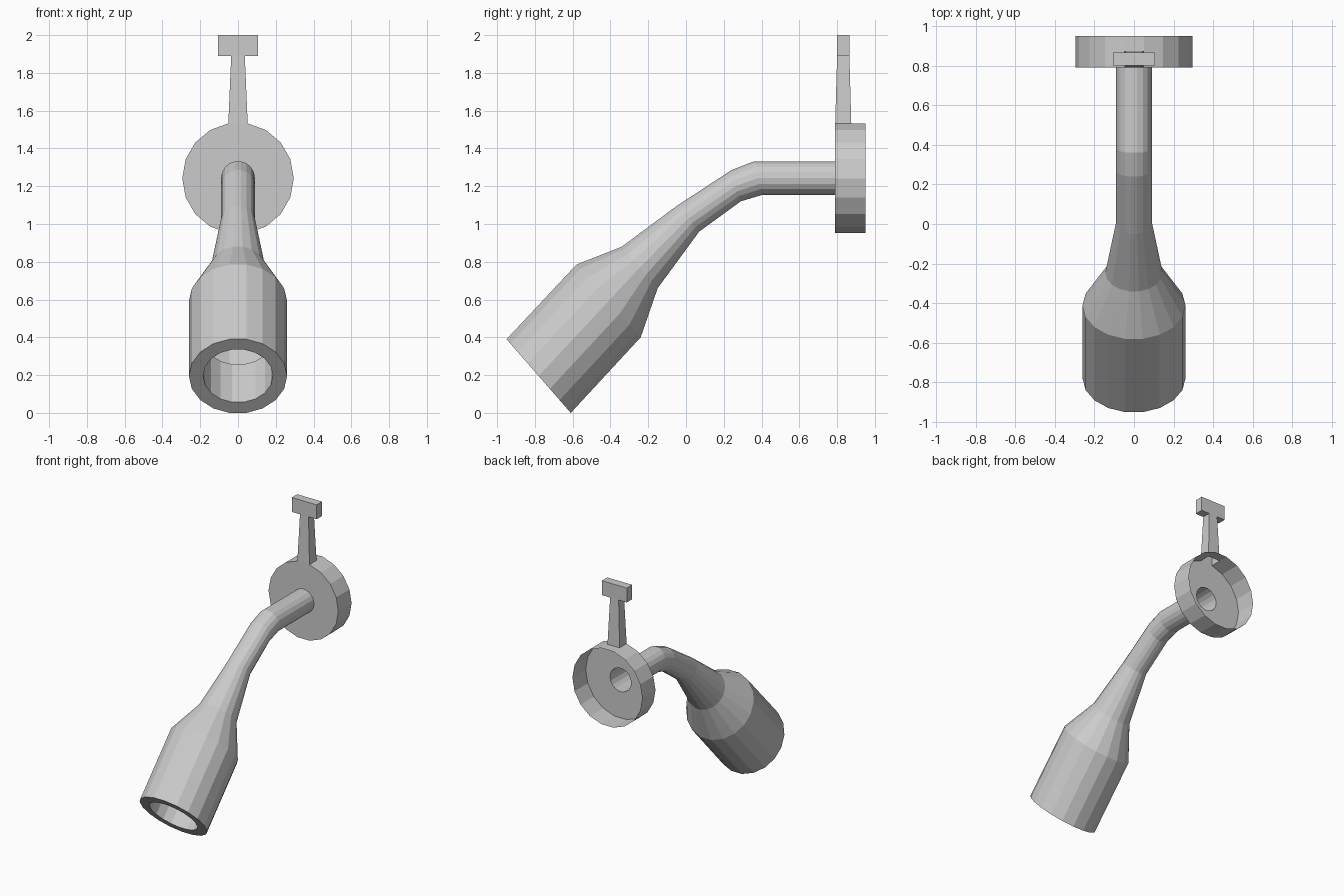
import bpy, bmesh
from math import sin, cos, radians

if "Cube" in bpy.data.objects:
    bpy.data.objects.remove(bpy.data.objects["Cube"])

N = 18                      # sides of every round part
FLAT = sin(radians(80))     # height of the flat top facet relative to the radius


def ring(bm, rx, top, bottom):
    """Elliptic ring, half-width rx in x, spanning two (y, z) points."""
    cy, cz = (top[0] + bottom[0]) / 2, (top[1] + bottom[1]) / 2
    uy, uz = (top[0] - cy) / FLAT, (top[1] - cz) / FLAT
    vs = []
    for i in range(N):
        a = radians(i * 360 / N)
        vs.append(bm.verts.new((rx * cos(a), cy + uy * sin(a), cz + uz * sin(a))))
    return vs


def flat_ring(bm, r, y, z=1.242):
    return ring(bm, r, (y, z + r * FLAT), (y, z - r * FLAT))


def bridge(bm, a, b, skip=None):
    n = len(a)
    for i in range(n):
        if i != skip:
            j = (i + 1) % n
            bm.faces.new((a[i], a[j], b[j], b[i]))


def rect(bm, hx, y0, y1, z):
    return [bm.verts.new(p) for p in
            ((-hx, y0, z), (hx, y0, z), (hx, y1, z), (-hx, y1, z))]


def finish(bm, name):
    bmesh.ops.recalc_face_normals(bm, faces=bm.faces)
    me = bpy.data.meshes.new(name)
    bm.to_mesh(me)
    bm.free()
    ob = bpy.data.objects.new(name, me)
    bpy.context.collection.objects.link(ob)


# Bent pipe flaring into the nozzle, then folded back inside as a short bore
bm = bmesh.new()
sections = [
    (0.09, (0.79, 1.332), (0.79, 1.153)),
    (0.09, (0.36, 1.332), (0.40, 1.153)),
    (0.09, (0.24, 1.285), (0.29, 1.12)),
    (0.09, (-0.05, 1.095), (0.07, 0.96)),
    (0.145, (-0.34, 0.88), (-0.15, 0.66)),
    (0.26, (-0.58, 0.785), (-0.24, 0.40)),
    (0.26, (-0.95, 0.39), (-0.61, 0.0)),
    (0.185, (-0.90, 0.335), (-0.66, 0.057)),
    (0.185, (-0.71, 0.535), (-0.47, 0.257)),
]
rings = [ring(bm, *s) for s in sections]
for a, b in zip(rings, rings[1:]):
    bridge(bm, a, b)
finish(bm, "nozzle_pipe")

# Wall cup, open at the back, with the handle grown out of its top facet
bm = bmesh.new()
R, Y0, Y1, Y2 = 0.295, 0.79, 0.875, 0.95
hole, front, mid, back = (flat_ring(bm, r, y) for r, y in
                          ((0.09, Y0), (R, Y0), (R, Y1), (R, Y2)))
bridge(bm, hole, front)
bridge(bm, front, mid, skip=4)
bridge(bm, mid, back)

# Tapered stem and T-shaped grip
stem = [front[5], front[4], mid[4], mid[5]]
neck = rect(bm, 0.036, 0.80, 0.865, 1.89)
low = rect(bm, 0.105, 0.80, 0.865, 1.89)
high = rect(bm, 0.105, 0.80, 0.865, 2.0)
bridge(bm, stem, neck)
bridge(bm, low, high)
bm.faces.new(high)
bm.faces.new((neck[0], low[0], low[3], neck[3]))
bm.faces.new((neck[1], neck[2], low[2], low[1]))
finish(bm, "wall_flange_and_handle")
